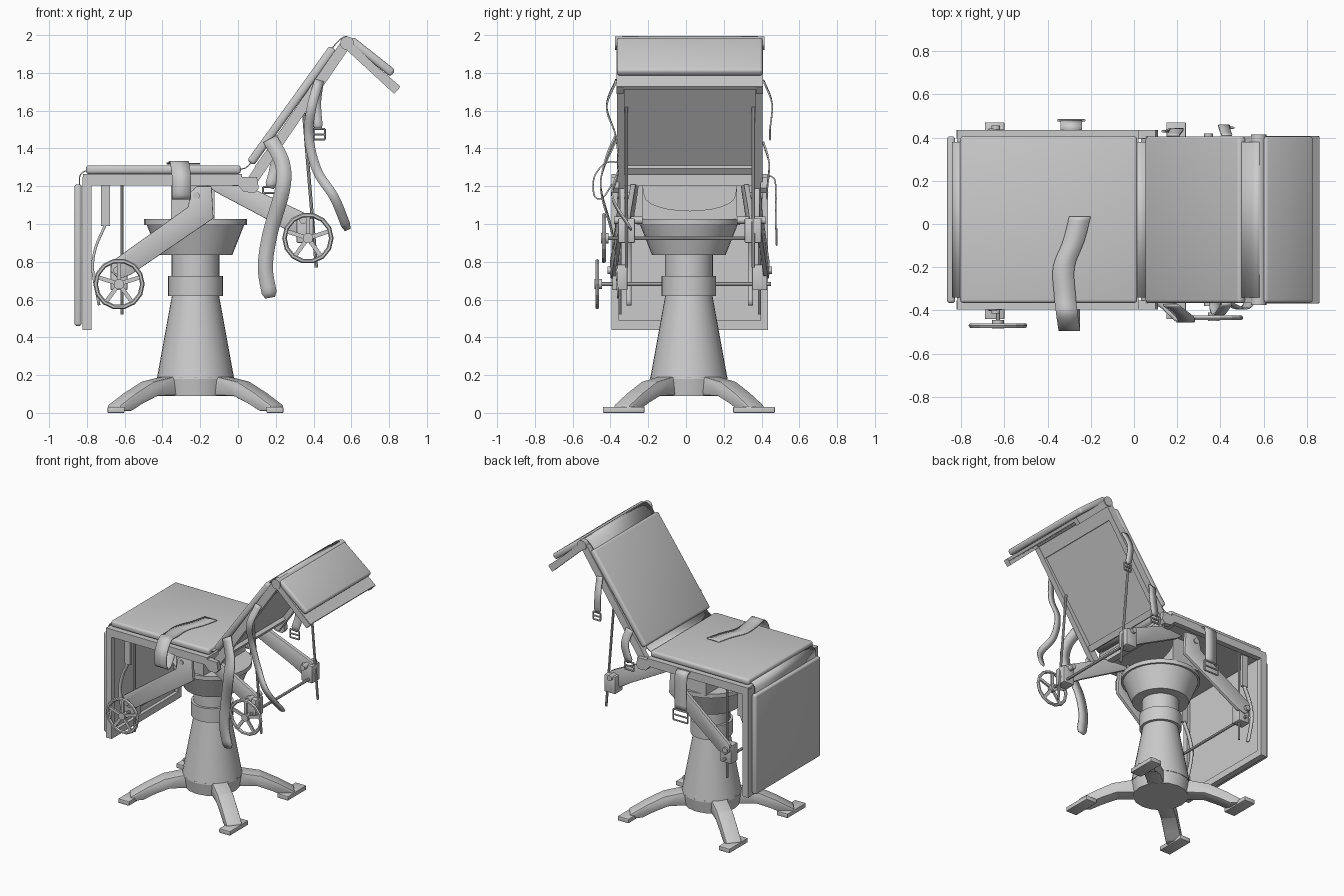
import bpy, bmesh, math
from mathutils import Vector as V

if "Cube" in bpy.data.objects:
    bpy.data.objects.remove(bpy.data.objects["Cube"])

CY = 0.02          # middle of the table top in y
CX, BY = -0.225, 0.015   # pedestal axis


def make(name, verts, faces, bevel=0, seg=2, smooth=True):
    me = bpy.data.meshes.new(name)
    me.from_pydata([tuple(v) for v in verts], [], faces)
    bm = bmesh.new()
    bm.from_mesh(me)
    bmesh.ops.recalc_face_normals(bm, faces=bm.faces)
    if bevel:
        bmesh.ops.bevel(bm, geom=bm.edges[:], offset=bevel, segments=seg, profile=0.5, affect='EDGES')
    bm.to_mesh(me)
    bm.free()
    ob = bpy.data.objects.new(name, me)
    bpy.context.collection.objects.link(ob)
    if smooth:
        bpy.ops.object.select_all(action='DESELECT')
        bpy.context.view_layer.objects.active = ob
        ob.select_set(True)
        bpy.ops.object.shade_smooth_by_angle(angle=math.radians(35))
    return ob


def prism(name, pts, y0, y1, bevel=0, shear=0, seg=2):
    """xz outline extruded along y"""
    n = len(pts)
    x0 = pts[0][0]
    vs = [(x, y + shear * (x - x0), z) for y in (y0, y1) for x, z in pts]
    fs = [list(range(n)), list(range(n, 2 * n))]
    fs += [[i, (i + 1) % n, (i + 1) % n + n, i + n] for i in range(n)]
    return make(name, vs, fs, bevel, seg)


def box(name, x0, x1, y0, y1, z0, z1, bevel=0):
    return prism(name, [(x0, z0), (x1, z0), (x1, z1), (x0, z1)], y0, y1, bevel)


def slab(name, a, b, t, y0, y1, bevel=0):
    """board running from a to b in the xz plane"""
    a, b = V(a), V(b)
    d = (b - a).normalized()
    n = V((-d.y, d.x)) * t / 2
    return prism(name, [a - n, b - n, b + n, a + n], y0, y1, bevel, seg=3)


def rod(name, a, b, r, n=12):
    a, b = V(a), V(b)
    q = (b - a).to_track_quat('Z', 'Y')
    ring = [q @ V((r * math.cos(t), r * math.sin(t), 0)) for t in (i * math.tau / n for i in range(n))]
    fs = [list(range(n)), list(range(n, 2 * n))] + [[i, (i + 1) % n, (i + 1) % n + n, i + n] for i in range(n)]
    return make(name, [a + v for v in ring] + [b + v for v in ring], fs)


def lathe(name, prof, n=32):
    vs = [(CX + r * math.cos(i * math.tau / n), BY + r * math.sin(i * math.tau / n), z) for r, z in prof for i in range(n)]
    m = len(prof)
    fs = [[k * n + i, k * n + (i + 1) % n, (k + 1) * n + (i + 1) % n, (k + 1) * n + i] for k in range(m - 1) for i in range(n)]
    return make(name, vs, fs + [list(range(n)), list(range((m - 1) * n, m * n))])


def ribbon(name, pts, w, across=None, t=0.008, sub=6):
    """smooth flat band; across = fixed width direction, else in the xz plane"""
    p = [V(q) for q in pts]
    p = [2 * p[0] - p[1]] + p + [2 * p[-1] - p[-2]]
    path = []
    for i in range(1, len(p) - 2):
        a, b, c, d = p[i - 1:i + 3]
        for k in range(sub + (i == len(p) - 3)):
            u = k / sub
            path.append(0.5 * (2 * b + (c - a) * u + (2 * a - 5 * b + 4 * c - d) * u * u + (3 * b - a - 3 * c + d) * u ** 3))
    vs = []
    for i, q in enumerate(path):
        tan = path[min(i + 1, len(path) - 1)] - path[max(i - 1, 0)]
        side = V(across) if across else tan.cross(V((0, 1, 0))).normalized()
        half = w / 2 * (0.65 if i == len(path) - 1 and not across else 1)
        vs += [q - side * half, q + side * half]
    ob = make(name, vs, [[2 * i, 2 * i + 1, 2 * i + 3, 2 * i + 2] for i in range(len(path) - 1)])
    md = ob.modifiers.new("thickness", 'SOLIDIFY')
    md.thickness, md.offset = t, 0
    return ob


def buckle(name, x, y, z, w, h):
    for dx in (-w / 2, w / 2):
        rod(name + "_side", (x + dx, y, z - h / 2), (x + dx, y, z + h / 2), 0.006, 6)
    for dz in (-h / 2, 0, h / 2):
        rod(name + "_bar", (x - w / 2, y, z + dz), (x + w / 2, y, z + dz), 0.006, 6)


def wheel(name, x, y, z):
    bpy.ops.mesh.primitive_torus_add(major_radius=0.124, minor_radius=0.012, major_segments=14, minor_segments=6,
                                     location=(x, y, z), rotation=(math.pi / 2, 0, 0))
    bpy.context.object.name = name + "_rim"
    rod(name + "_hub", (x, y - 0.015, z), (x, y + 0.025, z), 0.027)
    for i in range(5):
        a = math.radians(18 + 72 * i)
        d = V((math.cos(a), 0, math.sin(a)))
        slab(name + "_spoke", (x + d.x * 0.02, z + d.z * 0.02), (x + d.x * 0.12, z + d.z * 0.12), 0.022, y - 0.006, y + 0.006)


# pedestal
lathe("column", [(0.205, 0.18), (0.125, 0.62), (0.145, 0.62), (0.145, 0.725), (0.127, 0.725), (0.127, 0.84)])
lathe("bowl", [(0.195, 0.836), (0.258, 0.995), (0.272, 0.995), (0.272, 1.026), (0.24, 1.026)])
lathe("hub", [(0.19, 0.09), (0.205, 0.19)], 16)
leg = [(0.05, 0.19), (0.2, 0.19), (0.33, 0.165), (0.45, 0.105), (0.56, 0.04), (0.56, 0.01),
       (0.48, 0.01), (0.4, 0.05), (0.3, 0.09), (0.05, 0.095)]
for sx in (-1, 1):
    for sy in (-1, 1):
        ob = prism("base_leg", leg, -0.055, 0.055, 0.008)
        ob.rotation_euler[2] = math.atan2(sy * 0.345, sx * 0.42)
        ob.location = (CX, BY, 0)
        fx, fy = CX + sx * 0.42, BY + sy * 0.345
        box("foot", fx - 0.045, fx + 0.045, fy - 0.11, fy + 0.11, 0, 0.032, 0.004)

# saddle bracket with a hollow top
top = [(0.24 * math.cos(a), 1.15 - 0.08 * math.sin(a)) for a in (i * math.pi / 12 for i in range(13))]
ob = prism("saddle", [(-0.25, 1.02), (0.25, 1.02), (0.25, 1.21)] + top + [(-0.25, 1.21)], -0.115, 0.115)
ob.rotation_euler[2] = math.pi / 2
ob.location = (-0.24, CY, 0)

# padded sections: cushions
Y0, Y1 = CY - 0.386, CY + 0.386
slab("seat_cushion", (-0.805, 1.288), (0.015, 1.288), 0.046, Y0, Y1, 0.016)
slab("back_cushion", (0.066, 1.323), (0.503, 1.931), 0.045, Y0, Y1, 0.016)
slab("head_cushion", (0.595, 1.975), (0.82, 1.797), 0.045, Y0, Y1, 0.016)
slab("leg_cushion", (-0.847, 0.46), (-0.847, 1.21), 0.038, Y0, Y1, 0.014)

# padded sections: boards and rails
box("seat_board", -0.82, 0.02, CY - 0.415, CY + 0.415, 1.232, 1.264)
slab("back_board", (0.098, 1.298), (0.548, 1.924), 0.022, Y0, Y1)
slab("head_board", (0.59, 1.945), (0.852, 1.72), 0.022, Y0, Y1)
box("leg_board", -0.82, -0.8, CY - 0.41, CY + 0.415, 0.44, 1.25)
box("leg_board_foot_rail", -0.8, -0.775, CY - 0.41, CY + 0.415, 0.44, 0.49)
slab("back_top_rail", (0.51, 1.86), (0.575, 1.955), 0.045, Y0, Y1)
slab("back_bottom_rail", (0.10, 1.27), (0.125, 1.305), 0.04, Y0, Y1)
box("seat_cross_rail", -0.03, 0.02, CY - 0.38, CY + 0.38, 1.2, 1.24)
rod("head_hinge", (0.577, CY - 0.395, 1.957), (0.577, CY + 0.395, 1.957), 0.036, 16)

# leather flaps over the hinges
for name, pts in (("leg_flap", [(-0.84, 1.2), (-0.838, 1.25), (-0.82, 1.275), (-0.79, 1.285)]),
                  ("back_flap", [(0.0, 1.29), (0.035, 1.295), (0.06, 1.315), (0.075, 1.335)]),
                  ("head_flap", [(0.49, 1.92), (0.53, 1.967), (0.57, 1.992), (0.61, 1.97)])):
    ribbon(name, [(x, CY, z) for x, z in pts], 0.72, (0, 1, 0), 0.006)

# parts repeated on both sides
for s in (-1, 1):
    def side(o0, o1):
        return sorted((CY + s * o0, CY + s * o1))
    prism("seat_side_rail", [(-0.82, 1.205), (0.0, 1.205), (0.03, 1.17), (0.09, 1.165), (0.11, 1.19), (0.1, 1.25),
                             (-0.82, 1.25)], *side(0.375, 0.415))
    slab("back_side_rail", (0.055, 1.2), (0.572, 1.955), 0.055, *side(0.345, 0.386))
    slab("head_side_rail", (0.577, 1.95), (0.842, 1.706), 0.045, *side(0.35, 0.388))
    box("leg_side_rail", -0.822, -0.775, *side(0.375, 0.415), 0.44, 1.25)
    box("leg_bracket", -0.725, -0.677, *side(0.31, 0.335), 0.99, 1.24)
    ribbon("leg_strut", [(-0.7, CY + s * 0.322, z) if i == 0 else (x, CY + s * 0.322, z) for i, (x, z) in
                         enumerate([(-0.7, 1.0), (-0.755, 0.87), (-0.768, 0.75), (-0.735, 0.57)])], 0.025, (0, 1, 0), 0.014)
    # front arm with its screw
    prism("front_arm", [(-0.14, 1.2), (-0.13, 1.03), (-0.57, 0.73), (-0.63, 0.71), (-0.675, 0.75), (-0.67, 0.80),
                        (-0.265, 1.09), (-0.25, 1.17), (-0.22, 1.2)], *side(0.345, 0.37), 0.004, -s * 0.1)
    box("front_block", -0.675, -0.585, *side(0.33, 0.41), 0.65, 0.785, 0.006)
    rod("front_screw", (-0.615, CY + s * 0.37, 1.22), (-0.615, CY + s * 0.37, 0.52), 0.008, 8)
    rod("front_arm_pin", (-0.22, CY + s * 0.3, 1.15), (-0.22, CY + s * 0.385, 1.15), 0.018)
    rod("front_block_pin", (-0.64, CY + s * 0.4, 0.755), (-0.64, CY + s * 0.435, 0.755), 0.02)
    # back arm with its screw
    prism("back_arm", [(-0.17, 1.21), (0.03, 1.21), (0.34, 1.065), (0.385, 1.04), (0.385, 0.97), (0.3, 0.94),
                       (0.22, 0.99), (-0.12, 1.17)], *side(0.27, 0.298), 0.004, s * 0.08)
    box("back_block", 0.31, 0.4, *side(0.29, 0.38), 0.9, 1.03, 0.006)
    rod("back_screw", (0.345, CY + s * 0.335, 1.62), (0.415, CY + s * 0.335, 0.77), 0.009, 8)
    rod("back_arm_pin", (0.345, CY + s * 0.25, 1.02), (0.345, CY + s * 0.4, 1.02), 0.02)

# hand wheels and shafts
wheel("front_wheel", -0.63, -0.47, 0.682)
rod("front_shaft", (-0.63, -0.47, 0.682), (-0.63, 0.45, 0.682), 0.01, 8)
wheel("back_wheel", 0.37, -0.435, 0.925)
rod("back_shaft", (0.37, -0.435, 0.925), (0.37, 0.4, 0.925), 0.01, 8)

# straps on the wheel side
ribbon("seat_strap", [(-0.3, -0.38, 1.23), (-0.3, -0.44, 1.14), (-0.3, -0.485, 1.15), (-0.3, -0.485, 1.25), (-0.31, -0.42, 1.325),
                      (-0.32, -0.33, 1.322), (-0.325, -0.2, 1.32), (-0.28, -0.08, 1.32), (-0.25, 0.035, 1.32)], 0.1, (1, 0, 0))
ribbon("back_lower_strap", [(0.17, -0.375, 1.45), (0.235, -0.43, 1.32), (0.235, -0.45, 1.18), (0.17, -0.39, 0.95),
                            (0.145, -0.37, 0.77), (0.17, -0.36, 0.61)], 0.08)
ribbon("back_upper_strap", [(0.43, -0.37, 1.76), (0.39, -0.42, 1.62), (0.375, -0.37, 1.46), (0.42, -0.36, 1.28),
                            (0.51, -0.39, 1.14), (0.58, -0.29, 0.97)], 0.05)

# buckled straps on the far side
ribbon("seat_buckle_strap", [(-0.29, 0.42, 1.25), (-0.29, 0.455, 1.25), (-0.29, 0.475, 1.2), (-0.29, 0.475, 0.97)], 0.1, (1, 0, 0))
buckle("seat_buckle", -0.29, 0.48, 0.93, 0.12, 0.08)
ribbon("back_upper_buckle_strap", [(0.43, 0.41, 1.76), (0.415, 0.455, 1.64), (0.425, 0.445, 1.5)], 0.05)
buckle("back_upper_buckle", 0.43, 0.445, 1.475, 0.06, 0.055)
ribbon("back_lower_buckle_strap", [(0.18, 0.41, 1.43), (0.2, 0.44, 1.32), (0.17, 0.43, 1.19)], 0.06)
buckle("back_lower_buckle", 0.17, 0.43, 1.165, 0.075, 0.06)
